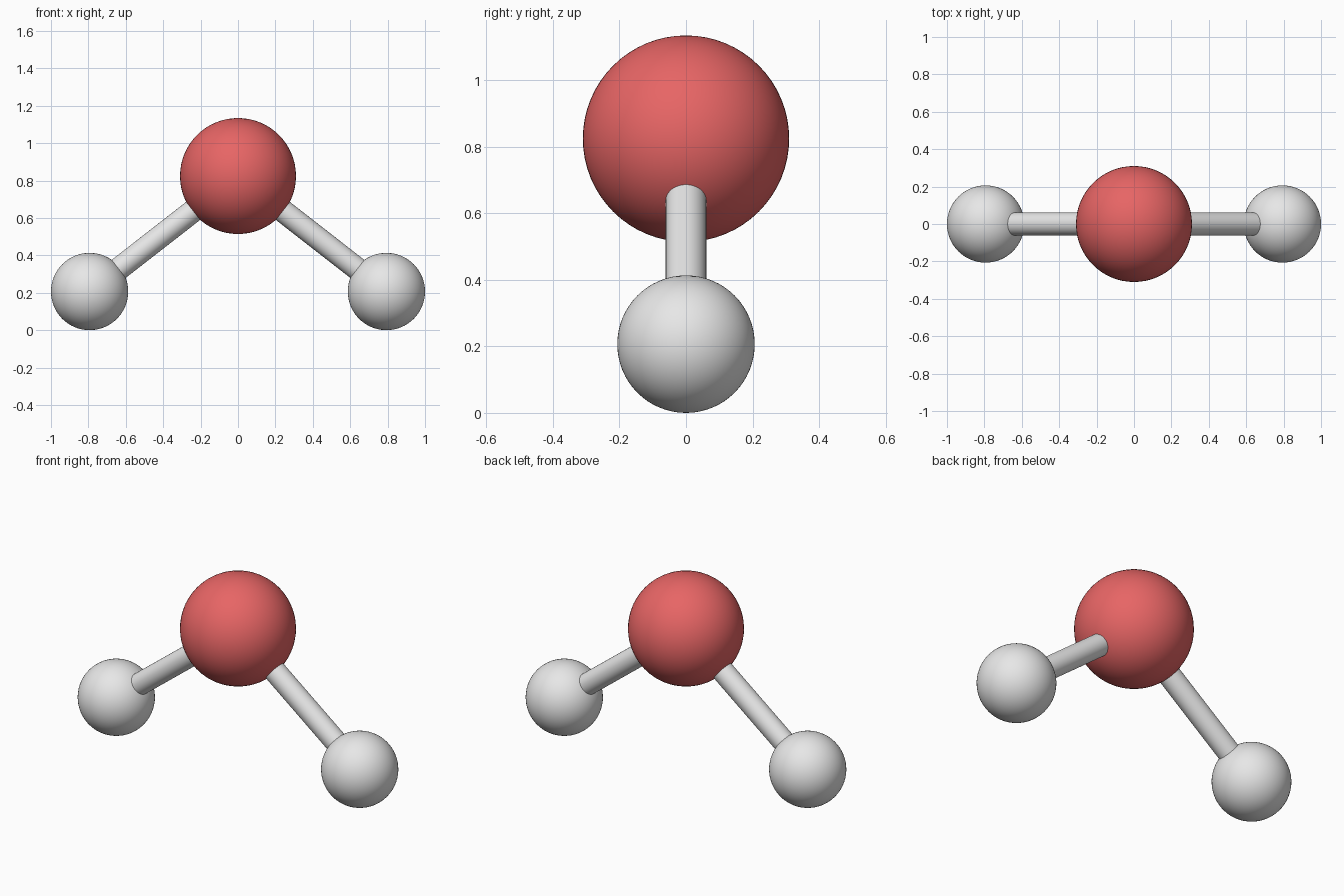
import bpy
from mathutils import Vector

if "Cube" in bpy.data.objects:
    bpy.data.objects.remove(bpy.data.objects["Cube"])


def material(name, rgb):
    m = bpy.data.materials.new(name)
    m.diffuse_color = (*rgb, 1.0)
    m.use_nodes = True
    m.node_tree.nodes["Principled BSDF"].inputs["Base Color"].default_value = m.diffuse_color
    return m


RED = material("red", (0.80, 0.13, 0.13))
GREY = material("light grey", (0.80, 0.80, 0.80))


def finish(name, mat):
    ob = bpy.context.object
    ob.name = name
    ob.data.materials.append(mat)
    bpy.ops.object.shade_smooth_by_angle()


def atom(name, centre, radius, mat):
    bpy.ops.mesh.primitive_uv_sphere_add(segments=64, ring_count=32, radius=radius, location=centre)
    finish(name, mat)


def bond(name, start, end, radius, mat):
    axis = end - start
    bpy.ops.mesh.primitive_cylinder_add(
        vertices=48, radius=radius, depth=axis.length, location=(start + end) / 2,
        rotation=axis.to_track_quat('Z', 'Y').to_euler())
    finish(name, mat)


# Large central atom
centre = Vector((0, 0, 0.824))
atom("central_atom", centre, 0.31, RED)

# Two small atoms, each joined by a bond rod
for side, sx in (("left", -1), ("right", 1)):
    end = Vector((sx * 0.7935, 0, 0.2065))
    atom(side + "_atom", end, 0.2065, GREY)
    bond(side + "_bond", centre, end, 0.061, GREY)
